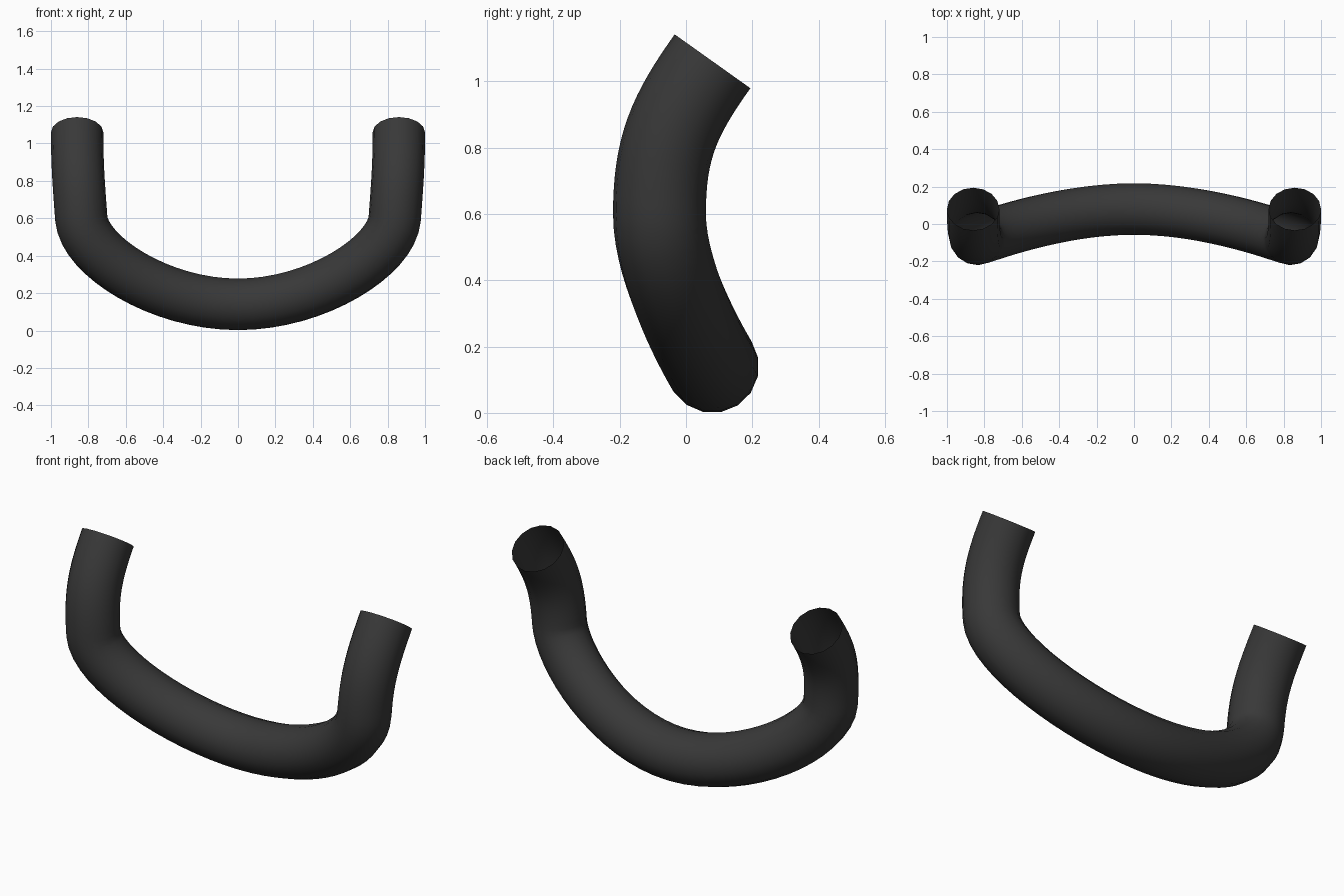
import bpy
from math import radians
from mathutils import Vector

cube = bpy.data.objects.get("Cube")
if cube:
    bpy.data.objects.remove(cube, do_unlink=True)

TUBE_RADIUS = 0.14

# Dark material
mat = bpy.data.materials.new("charcoal")
mat.use_nodes = True
color = (0.04, 0.04, 0.04, 1)
mat.diffuse_color = color
bsdf = mat.node_tree.nodes["Principled BSDF"]
bsdf.inputs["Base Color"].default_value = color
bsdf.inputs["Roughness"].default_value = 0.6

# Half centreline: (point, handle offset towards the left tip)
tip = (Vector((0.86, 0.08, 1.06)), Vector((0, 0.116, 0.163)))
elbow = (Vector((0.838, -0.08, 0.6)), Vector((0.015, 0, 0.2)))
bottom = (Vector((0, 0.08, 0.14)), Vector((0.42, 0, 0)))


def mirrored(knot):
    """Reflect a knot to the right side, keeping the path direction."""
    point, handle = knot
    flip = Vector((-1, 1, 1))
    return point * flip, -(handle * flip)


knots = [mirrored(tip), mirrored(elbow), bottom, elbow, tip]

# Open-ended round tube swept along the centreline
curve = bpy.data.curves.new("curved_tube", 'CURVE')
curve.dimensions = '3D'
curve.twist_mode = 'MINIMUM'
curve.fill_mode = 'FULL'
curve.bevel_depth = TUBE_RADIUS
curve.bevel_resolution = 6
curve.resolution_u = 16
curve.use_fill_caps = False
spline = curve.splines.new('BEZIER')
spline.bezier_points.add(len(knots) - 1)
for knot, (point, handle) in zip(spline.bezier_points, knots):
    knot.handle_left_type = knot.handle_right_type = 'FREE'
    knot.co = point
    knot.handle_left = point - handle
    knot.handle_right = point + handle
curve.materials.append(mat)

tube = bpy.data.objects.new("curved_tube", curve)
bpy.context.collection.objects.link(tube)
bpy.ops.object.select_all(action='DESELECT')
tube.select_set(True)
bpy.context.view_layer.objects.active = tube
bpy.ops.object.convert(target='MESH')
bpy.ops.object.shade_smooth_by_angle(angle=radians(40))
